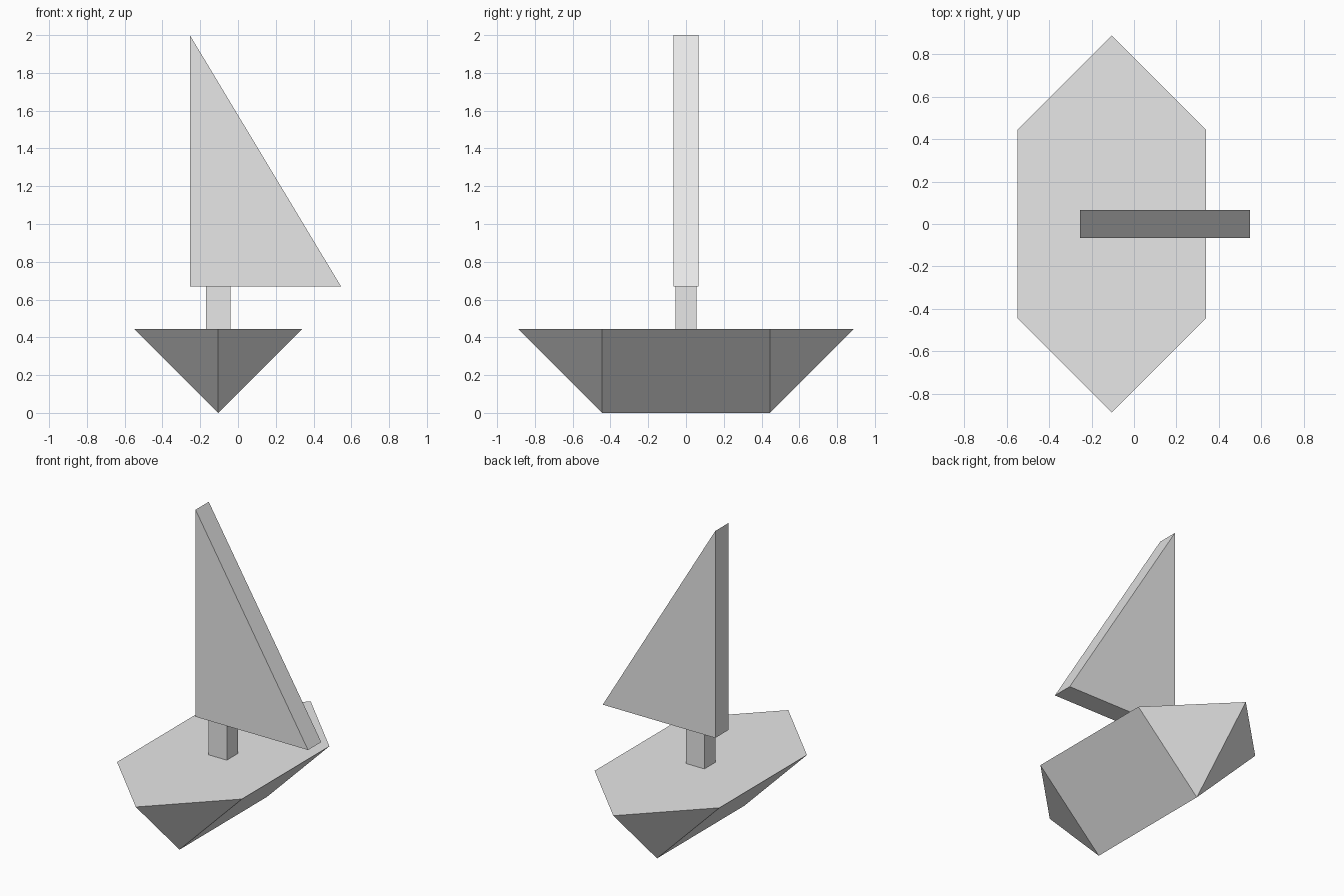
import bpy
import bmesh

cube = bpy.data.objects.get("Cube")
if cube:
    bpy.data.objects.remove(cube, do_unlink=True)

grey = bpy.data.materials.new("light_grey")
grey.use_nodes = True
grey.diffuse_color = (0.8, 0.8, 0.8, 1)
grey.node_tree.nodes["Principled BSDF"].inputs["Base Color"].default_value = (0.8, 0.8, 0.8, 1)

CENTRE = -0.105    # x of the hull centreline
DECK = 0.444       # deck height, also the hull half-width
SAIL_FOOT = 0.67


def finish(name, bm):
    bmesh.ops.recalc_face_normals(bm, faces=bm.faces)
    mesh = bpy.data.meshes.new(name)
    bm.to_mesh(mesh)
    bm.free()
    mesh.materials.append(grey)
    obj = bpy.data.objects.new(name, mesh)
    bpy.context.collection.objects.link(obj)
    return obj


def extrude_profile(name, profile, half_depth):
    """Extrude an x-z outline symmetrically along y."""
    bm = bmesh.new()
    face = bm.faces.new([bm.verts.new((x, -half_depth, z)) for x, z in profile])
    grown = bmesh.ops.extrude_face_region(bm, geom=[face])["geom"]
    moved = [v for v in grown if isinstance(v, bmesh.types.BMVert)]
    bmesh.ops.translate(bm, verts=moved, vec=(0, 2 * half_depth, 0))
    return finish(name, bm)


# Hull: six-sided deck tapering to a straight keel edge
bm = bmesh.new()
for side in (-1, 1):
    bm.verts.new((CENTRE, side * DECK, 0))
    bm.verts.new((CENTRE, side * 2 * DECK, DECK))
    for end in (-1, 1):
        bm.verts.new((CENTRE + side * DECK, end * DECK, DECK))
bmesh.ops.convex_hull(bm, input=bm.verts)
bmesh.ops.dissolve_limit(bm, angle_limit=0.01, verts=bm.verts, edges=bm.edges)
finish("hull", bm)

# Mast: short square post between deck and sail
left, right = CENTRE - 0.065, CENTRE + 0.065
extrude_profile("mast", [(left, DECK), (right, DECK),
                         (right, SAIL_FOOT), (left, SAIL_FOOT)], 0.056)

# Sail: thick right-angled triangle
extrude_profile("sail", [(-0.255, SAIL_FOOT), (0.545, SAIL_FOOT), (-0.255, 2)], 0.067)
